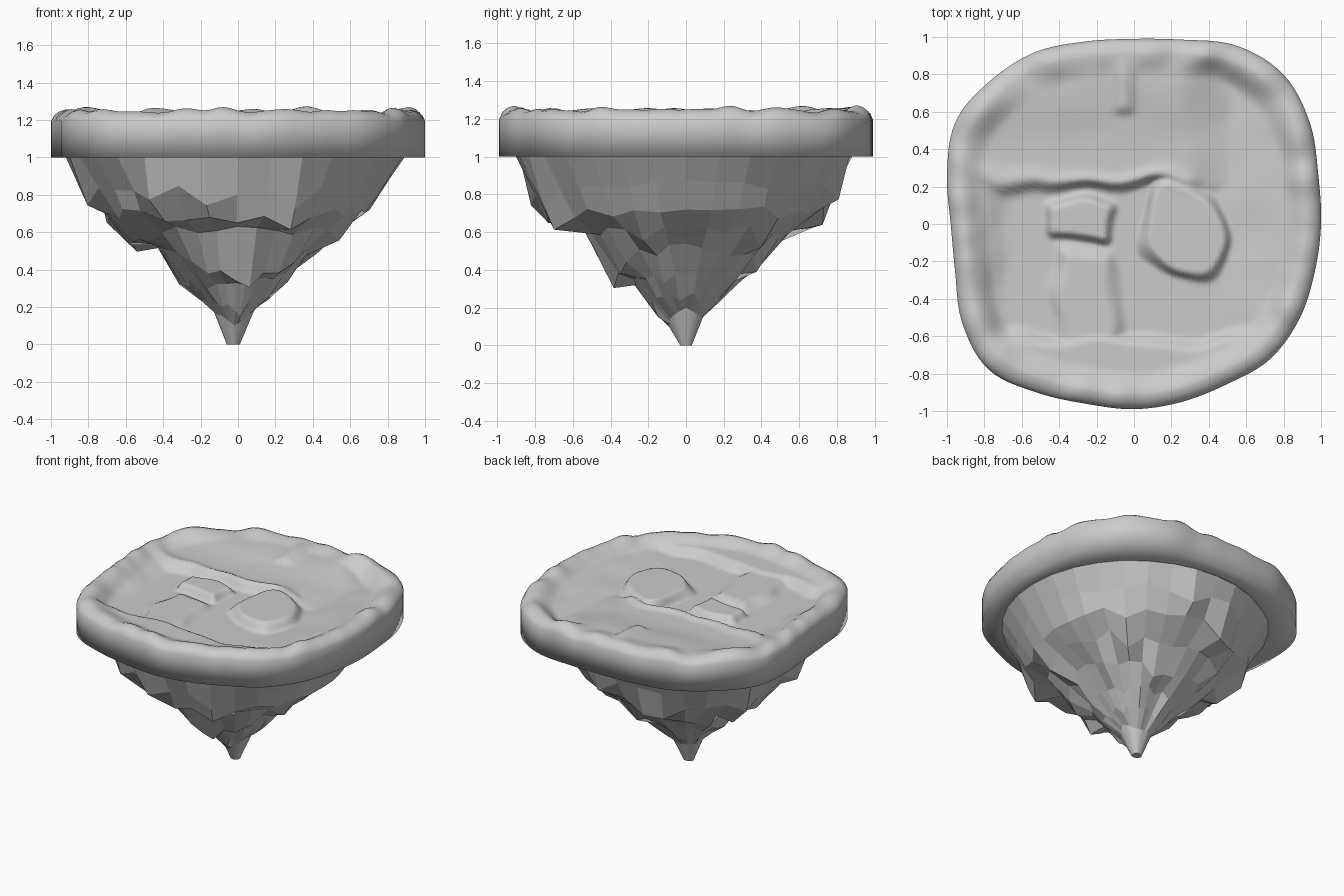
import bpy, bmesh, math, random
from mathutils import noise, Vector

if "Cube" in bpy.data.objects:
    bpy.data.objects.remove(bpy.data.objects["Cube"])

random.seed(4)

def make_object(name, bm, angle=None):
    bmesh.ops.recalc_face_normals(bm, faces=bm.faces)
    me = bpy.data.meshes.new(name)
    bm.to_mesh(me)
    bm.free()
    ob = bpy.data.objects.new(name, me)
    bpy.context.collection.objects.link(ob)
    if angle:
        bpy.context.view_layer.objects.active = ob
        ob.select_set(True)
        bpy.ops.object.shade_smooth_by_angle(angle=math.radians(angle))
        ob.select_set(False)
    return ob

def loft(bm, rings):
    # joins rings of equal size with quads
    for a, b in zip(rings, rings[1:]):
        n = len(a)
        for i in range(n):
            bm.faces.new((a[i], a[(i + 1) % n], b[(i + 1) % n], b[i]))

def step(v, edge, width=0.03):
    t = min(1, max(0, (v - edge) / width + 0.5))
    return t * t * (3 - 2 * t)

def box(x, y, x0, x1, y0, y1, w=0.06):
    return step(x, x0, w) * step(-x, -x1, w) * step(y, y0, w) * step(-y, -y1, w)

# ground outline: radius every 15 degrees, counter-clockwise from +x
OUT = [1.0, 1.02, 1.085, 1.13, 1.10, 1.02, .99, 1.01, 1.06, 1.085, 1.10, 1.035,
       .98, .99, 1.06, 1.10, 1.04, .995, .99, .985, .99, 1.025, 1.02, 1.0]

def outline(a):
    # Catmull-Rom interpolation of the outline radii
    f = a / math.radians(15)
    i = int(f)
    t = f - i
    p0, p1, p2, p3 = (OUT[(i + k) % 24] for k in (-1, 0, 1, 2))
    return p1 + 0.5 * t * (p2 - p0 + t * (2 * p0 - 5 * p1 + 4 * p2 - p3
                                          + t * (3 * (p1 - p2) + p3 - p0)))

def floor_height(x, y):
    # worn terraces, slabs and grooves inside the rim
    n1 = noise.noise(Vector((x * 4, y * 4, 2)))
    n2 = noise.noise(Vector((x * 4, y * 4, 9)))
    u, v = x + 0.06 * n1, y + 0.06 * n2
    back = step(v, 0.2, 0.07) * step(-u, -0.4, 0.3)
    back *= 0.045 + 0.03 * step(v, 0.6, 0.4)            # upper terrace, sloping up to the back
    right = 0.05 * step(u, 0.65, 0.45)                  # smooth slope to the right rim
    front = 0.055 * step(-v, 0.61, 0.08)
    left = 0.045 * step(-u, 0.75, 0.2)
    slab = 0.055 * box(u, v, -0.45, -0.11, -0.08, 0.12)
    leg = 0.04 * box(u, v, -0.4, -0.1, -0.75, -0.15, 0.1)
    # rounded patch right of the middle
    d = (abs((u - 0.27) / 0.23) ** 3 + abs((v + 0.03) / 0.26) ** 3) ** (1 / 3)
    patch = 0.065 * step(-d, -0.95, 0.25)
    h = 1.155 + max(back, right, front, left, slab, leg, patch)
    # raised lip on the terrace edge and a short wall at the back
    h += 0.02 * math.exp(-((v - 0.24) / 0.04) ** 2) * step(-u, -0.35, 0.1)
    return h + 0.03 * box(x, y, -0.1, -0.01, 0.6, 0.9, 0.07)

# hanging rock: (radius, height) profiles facing right, back, left, front
PROFILES = [
    [(.89, 1), (.81, .88), (.71, .72), (.60, .64), (.44, .54), (.30, .38), (.20, .26), (.11, .20), (.03, 0)],
    [(.88, 1), (.81, .87), (.73, .73), (.55, .60), (.40, .43), (.28, .37), (.17, .25), (.09, .15), (.03, 0)],
    [(.92, 1), (.80, .83), (.70, .70), (.57, .53), (.43, .55), (.30, .32), (.20, .28), (.11, .17), (.04, 0)],
    [(.90, 1), (.80, .80), (.73, .65), (.55, .63), (.40, .34), (.28, .33), (.17, .18), (.09, .10), (.03, 0)],
]
SIDES = 32
bm = bmesh.new()
rings = []
for k in range(9):
    ring = []
    mean = [sum(p[k][j] for p in PROFILES) / 4 for j in (0, 1)]
    for i in range(SIDES):
        # each profile fades quickly to the mean away from its direction
        near = round(4 * i / SIDES)
        off = abs(4 * i / SIDES - near)
        w = 1 - 2 * off if k else 1 - off
        r, z = (m + (p - m) * w for m, p in zip(mean, PROFILES[near % 4][k]))
        if 0 < k < 7 and off:
            drop = random.choice((0, 0, 0, 0, 1)) * 0.1 * r
            slide = random.uniform(-0.03, 0.03)
            r += slide + 0.3 * drop
            z += slide - drop
        a = math.tau * i / SIDES
        ring.append(bm.verts.new((r * math.cos(a) - 0.02 * (1 - z), r * math.sin(a), z)))
    rings.append(ring)
loft(bm, rings)
bm.faces.new(rings[-1])
make_object("hanging_rock", bm)

# ground slab: underside ring, upright wall, lumpy rim and uneven floor
SEG, INNER = 160, 56
bm = bmesh.new()
rings = []
for s, z in [(None, 1.0), (1.0, 1.0), (1.0, 1.195), (0.985, 1.222), (0.96, 1.24)]:
    ring = []
    for i in range(SEG):
        a = math.tau * i / SEG
        c, d = math.cos(a), math.sin(a)
        r = outline(a) * s if s else 0.88
        lump = 0.035 * noise.noise(Vector((c * 6, d * 6, 5))) * step(z, 1.2, 0.1)
        ring.append(bm.verts.new((r * c, r * d, z + lump)))
    rings.append(ring)
for k in range(INNER):
    s = 0.93 * (1 - k / INNER)
    ring = []
    for i in range(SEG):
        a = math.tau * i / SEG
        c, d = math.cos(a), math.sin(a)
        x, y = outline(a) * s * c, outline(a) * s * d
        rim = 1.25 + 0.035 * noise.noise(Vector((c * 6, d * 6, 5)))
        blend = step(s, 0.86, 0.13)
        ring.append(bm.verts.new((x, y, rim * blend + floor_height(x, y) * (1 - blend))))
    rings.append(ring)
loft(bm, rings)
top = bm.verts.new((0, 0, floor_height(0, 0)))
for i in range(SEG):
    bm.faces.new((rings[-1][i], rings[-1][(i + 1) % SEG], top))
make_object("ground_slab", bm, 120)
